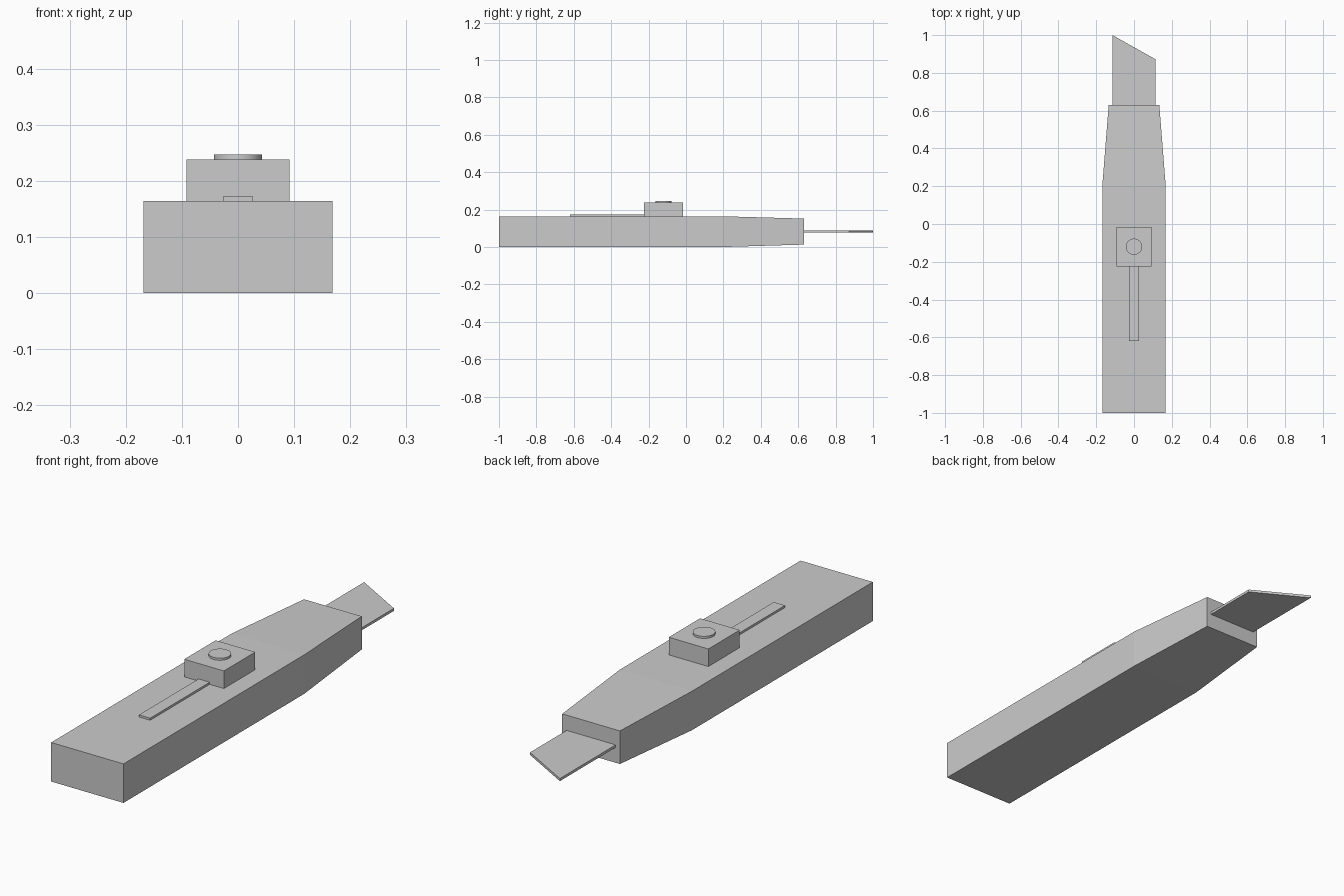
import bpy, bmesh, math

if "Cube" in bpy.data.objects:
    bpy.data.objects.remove(bpy.data.objects["Cube"])

def mesh_object(name, bm):
    bmesh.ops.recalc_face_normals(bm, faces=bm.faces)
    me = bpy.data.meshes.new(name)
    bm.to_mesh(me)
    bm.free()
    ob = bpy.data.objects.new(name, me)
    bpy.context.collection.objects.link(ob)
    return ob

def loft(name, sections):
    """Join rectangular sections (y, half width, z low, z high) along y."""
    bm = bmesh.new()
    rings = [[bm.verts.new(p) for p in ((-w, y, a), (w, y, a), (w, y, b), (-w, y, b))]
             for y, w, a, b in sections]
    for r, s in zip(rings, rings[1:]):
        for i in range(4):
            j = (i + 1) % 4
            bm.faces.new((r[i], r[j], s[j], s[i]))
    bm.faces.new(rings[0])
    bm.faces.new(rings[-1])
    return mesh_object(name, bm)

def prism(name, outline, z0, z1):
    """Extrude a flat outline upward."""
    bm = bmesh.new()
    face = bm.faces.new([bm.verts.new((x, y, z0)) for x, y in outline])
    top = bmesh.ops.extrude_face_region(bm, geom=[face])["geom"]
    bmesh.ops.translate(bm, vec=(0, 0, z1 - z0),
                        verts=[v for v in top if isinstance(v, bmesh.types.BMVert)])
    return mesh_object(name, bm)

# Handle with tapered nose
loft("handle", [(-1, 0.168, 0, 0.164), (0.2, 0.168, 0, 0.164)])
loft("nose", [(0.2, 0.168, 0, 0.164), (0.63, 0.134, 0.013, 0.152)])

# Blade with slanted tip
prism("blade", [(-0.114, 0.45), (0.114, 0.45), (0.114, 0.872), (-0.114, 1)], 0.077, 0.088)

# Slider track and slider block
loft("slider_track", [(-0.62, 0.026, 0.155, 0.173), (-0.1, 0.026, 0.155, 0.173)])
loft("slider", [(-0.225, 0.092, 0.16, 0.238), (-0.017, 0.092, 0.16, 0.238)])

# Round button on the slider
circle = [(0.043 * math.cos(t * math.tau / 32), -0.12 + 0.043 * math.sin(t * math.tau / 32))
          for t in range(32)]
button = prism("button", circle, 0.23, 0.247)
bpy.context.view_layer.objects.active = button
button.select_set(True)
bpy.ops.object.shade_smooth_by_angle()
